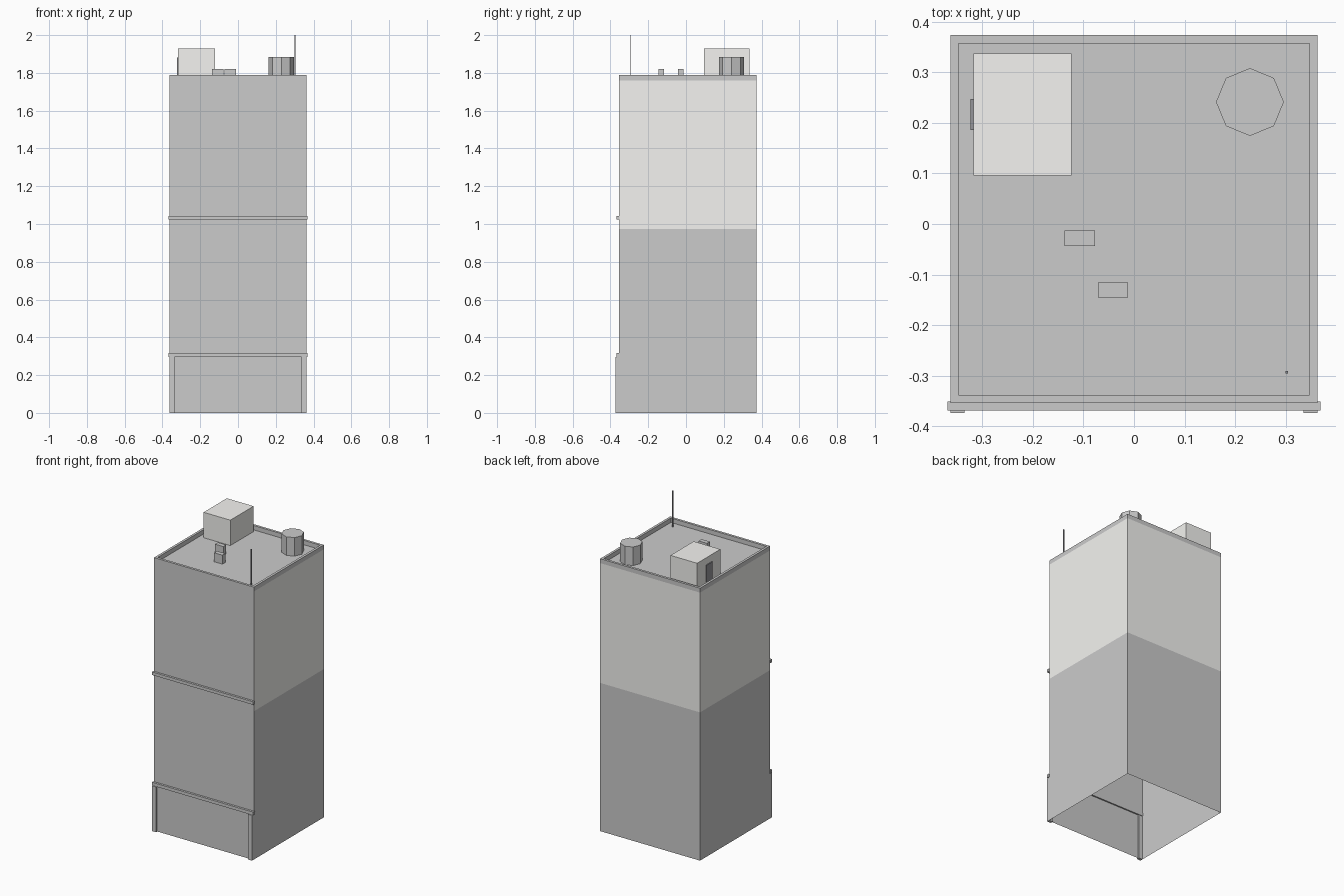
import bpy, bmesh, math

if "Cube" in bpy.data.objects:
    bpy.data.objects.remove(bpy.data.objects["Cube"])

W, YF, YB = 0.363, -0.354, 0.373       # half width, front and back wall planes
SPLIT, ROOF, TOP = 0.974, 1.761, 1.79  # cladding start, roof deck, parapet top
T = 0.016                              # parapet thickness


def material(name, rgb):
    m = bpy.data.materials.new(name)
    m.diffuse_color = (*rgb, 1)
    m.use_nodes = True
    m.node_tree.nodes["Principled BSDF"].inputs["Base Color"].default_value = m.diffuse_color
    return m


beige = material("beige", (0.91, 0.904, 0.88))
dark = material("dark", (0.3, 0.3, 0.32))


def finish(name, bm, mat=None):
    me = bpy.data.meshes.new(name)
    bm.to_mesh(me)
    bm.free()
    ob = bpy.data.objects.new(name, me)
    bpy.context.collection.objects.link(ob)
    if mat:
        me.materials.append(mat)
    return ob


def face(bm, pts):
    return bm.faces.new([bm.verts.new(p) for p in pts])


def strip(bm, path, z0, z1):
    """Vertical wall faces along a plan path."""
    for (ax, ay), (bx, by) in zip(path, path[1:]):
        face(bm, [(ax, ay, z0), (bx, by, z0), (bx, by, z1), (ax, ay, z1)])


def box(name, x, y, z, mat=None):
    bm = bmesh.new()
    bmesh.ops.create_cube(bm, size=1)
    for v in bm.verts:
        v.co = [r[0] if c < 0 else r[1] for c, r in zip(v.co, (x, y, z))]
    return finish(name, bm, mat)


def weld(bm):
    bmesh.ops.remove_doubles(bm, verts=bm.verts, dist=1e-5)


# Side and back walls, open underneath
sides = [(W, YF), (W, YB), (-W, YB), (-W, YF)]
for name, z0, z1, mat in (("lower_walls", 0, SPLIT, None),
                          ("upper_cladding", SPLIT, ROOF, beige)):
    bm = bmesh.new()
    strip(bm, sides, z0, z1)
    weld(bm)
    finish(name, bm, mat)

# Front wall with the shopfront pushed slightly forward
SX, SZ, SY = 0.335, 0.297, -0.36
bm = bmesh.new()
face(bm, [(-W, YF, 0), (-SX, YF, 0), (-SX, YF, SZ), (-W, YF, SZ)])
face(bm, [(SX, YF, 0), (W, YF, 0), (W, YF, SZ), (SX, YF, SZ)])
face(bm, [(-W, YF, SZ), (-SX, YF, SZ), (SX, YF, SZ), (W, YF, SZ),
          (W, YF, ROOF), (-W, YF, ROOF)])
weld(bm)
bmesh.ops.dissolve_limit(bm, angle_limit=0.01, verts=bm.verts, edges=bm.edges)
finish("front_wall", bm)

bm = bmesh.new()
strip(bm, [(-SX, YF), (-SX, SY), (SX, SY), (SX, YF)], 0, SZ)
face(bm, [(-SX, SY, SZ), (SX, SY, SZ), (SX, YF, SZ), (-SX, YF, SZ)])
weld(bm)
finish("shopfront", bm)

# Parapet with roof deck
bm = bmesh.new()
outer = [(-W, YF), (W, YF), (W, YB), (-W, YB)]
inner = [(-W + T, YF + T), (W - T, YF + T), (W - T, YB - T), (-W + T, YB - T)]
strip(bm, outer + outer[:1], ROOF, TOP)
strip(bm, inner[::-1] + inner[-1:], ROOF, TOP)
for i in range(4):
    j = (i + 1) % 4
    face(bm, [(*p, TOP) for p in (outer[i], outer[j], inner[j], inner[i])])
face(bm, [(*p, ROOF) for p in inner])
weld(bm)
finish("roof_and_parapet", bm)

# Front pilasters and string courses
for side, x in (("left", (-W, -SX)), ("right", (SX, W))):
    box("pilaster_" + side, x, (-0.373, YF), (0, SZ))
for name, z in (("shopfront_cornice", (SZ, 0.318)), ("middle_cornice", (1.023, 1.043))):
    box(name, (-0.3685, 0.3685), (-0.368, -0.351), z)

# Stair house with door
box("stair_house", (-0.317, -0.123), (0.096, 0.337), (ROOF, 1.928), beige)
box("stair_door", (-0.323, -0.316), (0.186, 0.247), (ROOF, 1.882), dark)

# Octagonal water tank
bm = bmesh.new()
bmesh.ops.create_cone(bm, cap_ends=True, segments=8, radius1=0.067, radius2=0.067,
                      depth=1.883 - ROOF)
bmesh.ops.translate(bm, verts=bm.verts, vec=(0.229, 0.241, (1.883 + ROOF) / 2))
finish("water_tank", bm)

# Small roof vents and aerial
for i, (x, y) in enumerate(((-0.107, -0.028), (-0.0415, -0.1305))):
    box(f"roof_vent_{i + 1}", (x - 0.03, x + 0.03), (y - 0.015, y + 0.015), (ROOF, 1.82))
box("aerial", (0.299, 0.304), (-0.295, -0.290), (ROOF, 2.0), dark)
